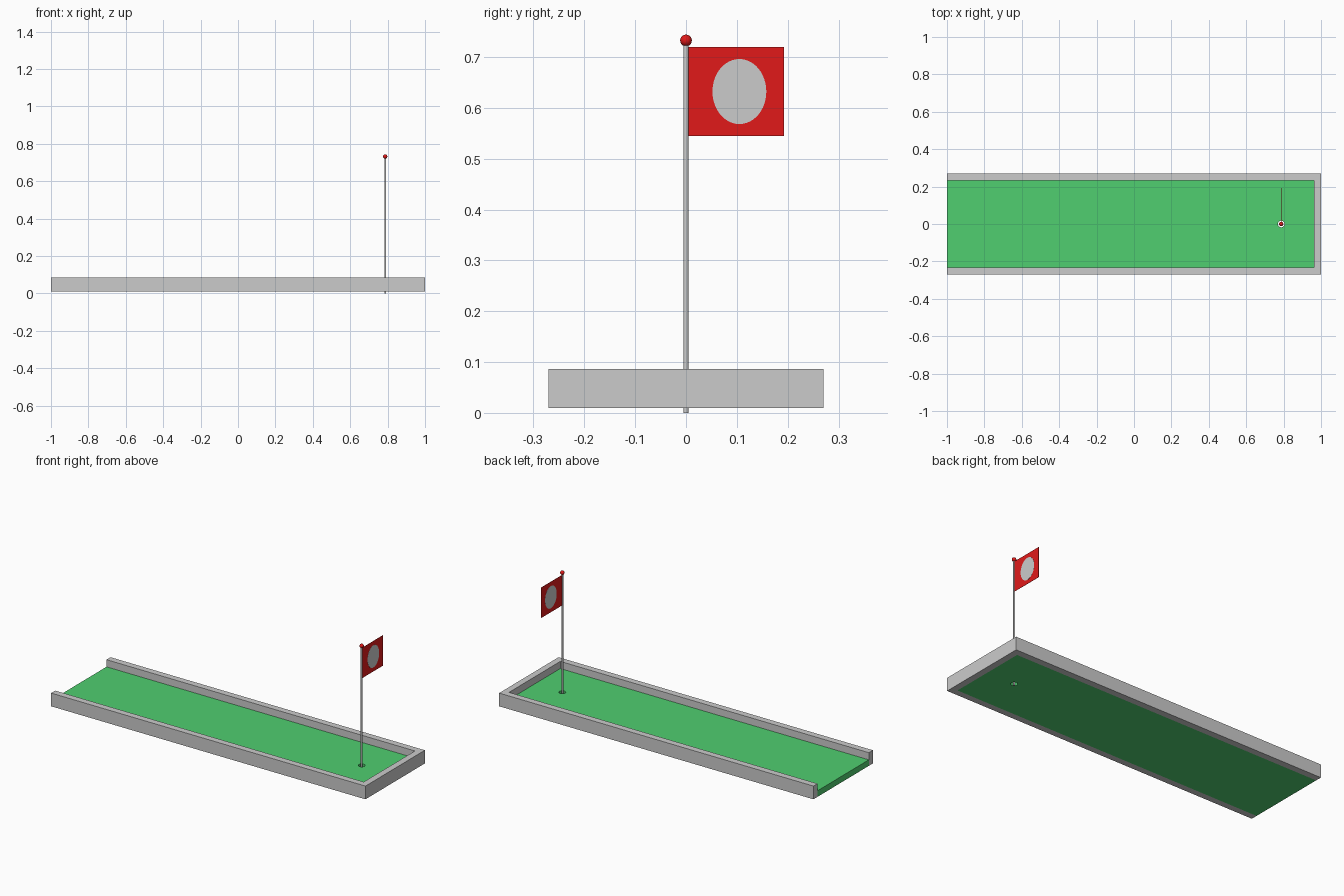
import bpy, bmesh, math

if "Cube" in bpy.data.objects:
    bpy.data.objects.remove(bpy.data.objects["Cube"])

POLE_X = 0.787


def material(name, rgb):
    m = bpy.data.materials.new(name)
    m.diffuse_color = (*rgb, 1)
    m.use_nodes = True
    m.node_tree.nodes["Principled BSDF"].inputs["Base Color"].default_value = m.diffuse_color
    return m


green = material("turf_green", (0.08, 0.62, 0.16))
red = material("flag_red", (0.75, 0.01, 0.01))


def finish(ob, name, mat=None):
    ob.name = name
    if mat:
        ob.data.materials.append(mat)
    return ob


def prism(name, outline, to_3d, depth, mat=None):
    """Extrude a 2D outline placed by to_3d along the vector depth."""
    bm = bmesh.new()
    face = bm.faces.new([bm.verts.new(to_3d(a, b)) for a, b in outline])
    res = bmesh.ops.extrude_face_region(bm, geom=[face])
    verts = [g for g in res["geom"] if isinstance(g, bmesh.types.BMVert)]
    bmesh.ops.translate(bm, verts=verts, vec=depth)
    bmesh.ops.recalc_face_normals(bm, faces=bm.faces)
    me = bpy.data.meshes.new(name)
    bm.to_mesh(me)
    bm.free()
    ob = bpy.data.objects.new(name, me)
    bpy.context.collection.objects.link(ob)
    return finish(ob, name, mat)


def cylinder(name, r, z0, z1, sides):
    bpy.ops.mesh.primitive_cylinder_add(vertices=sides, radius=r, depth=z1 - z0,
                                        location=(POLE_X, 0, (z0 + z1) / 2))
    bpy.ops.object.shade_smooth_by_angle()
    return finish(bpy.context.object, name)


# U-shaped border, open at the tee end
border = [(-1, -0.27), (1, -0.27), (1, 0.27), (-1, 0.27),
          (-1, 0.233), (0.963, 0.233), (0.963, -0.233), (-1, -0.233)]
prism("border_wall", border, lambda x, y: (x, y, 0.01), (0, 0, 0.076))

# Turf slab with a hole cut right through
turf = prism("turf", [(-1, -0.233), (0.963, -0.233), (0.963, 0.233), (-1, 0.233)],
             lambda x, y: (x, y, 0.01), (0, 0, 0.035), green)
cutter = cylinder("hole_cutter", 0.018, -0.05, 0.1, 32)
cutter.hide_render = True
cut = turf.modifiers.new("hole", "BOOLEAN")
cut.operation = "DIFFERENCE"
cut.solver = "EXACT"
cut.object = cutter
bpy.context.view_layer.objects.active = turf
bpy.ops.object.modifier_apply(modifier="hole")
bpy.data.objects.remove(cutter)

# Flag pole and ball finial
cylinder("flag_pole", 0.005, 0.0, 0.73, 24)
bpy.ops.mesh.primitive_uv_sphere_add(segments=24, ring_count=12, radius=0.0115,
                                     location=(POLE_X, 0, 0.7325))
bpy.ops.object.shade_smooth()
finish(bpy.context.object, "pole_ball", red)

# Flag panel with an oval patch showing on both sides
prism("flag", [(0.004, 0.545), (0.193, 0.545), (0.193, 0.72), (0.004, 0.72)],
      lambda y, z: (POLE_X - 0.0005, y, z), (0.001, 0, 0), red)
oval = [(0.105 + 0.053 * math.cos(i * math.tau / 48),
         0.632 + 0.064 * math.sin(i * math.tau / 48)) for i in range(48)]
prism("flag_patch", oval, lambda y, z: (POLE_X - 0.001, y, z), (0.002, 0, 0))
